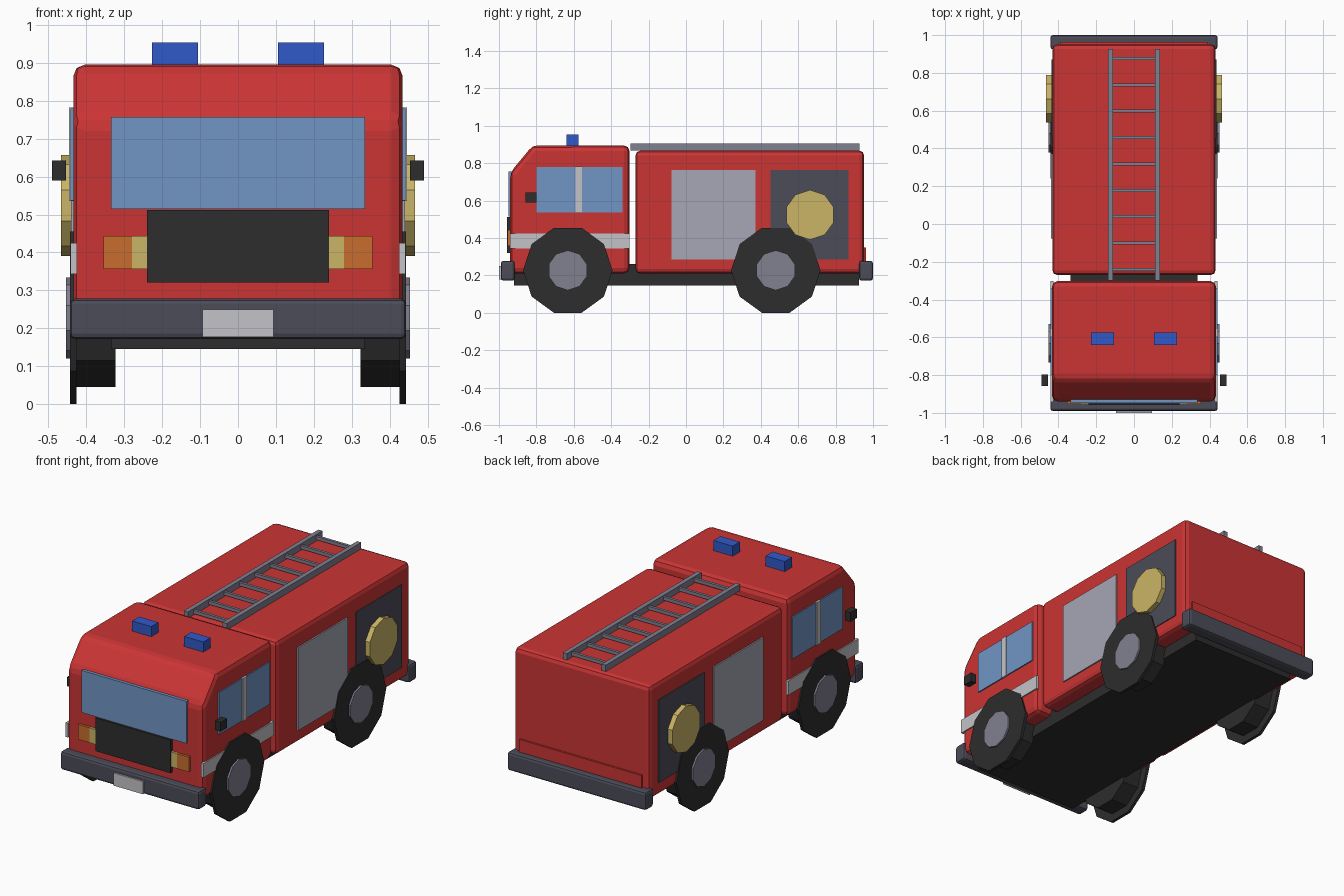
import bpy, bmesh, math
from mathutils import Matrix

if "Cube" in bpy.data.objects:
    bpy.data.objects.remove(bpy.data.objects["Cube"])


def material(name, rgb):
    m = bpy.data.materials.new(name)
    m.diffuse_color = (*rgb, 1)
    m.use_nodes = True
    m.node_tree.nodes["Principled BSDF"].inputs["Base Color"].default_value = m.diffuse_color
    return m


RED = material("red paint", (0.60, 0.035, 0.035))
GLASS = material("window blue", (0.165, 0.30, 0.56))
SILVER = material("silver trim", (0.55, 0.55, 0.58))
SHUTTER = material("shutter grey", (0.38, 0.385, 0.46))
STEEL = material("steel grey", (0.22, 0.215, 0.28))
SLATE = material("slate grey", (0.072, 0.072, 0.10))
BLACK = material("rubber black", (0.026, 0.026, 0.026))
YELLOW = material("pale yellow", (0.59, 0.46, 0.13))
AMBER = material("amber", (0.58, 0.155, 0.026))
BEACON = material("beacon blue", (0.03, 0.10, 0.58))


def finish(name, bm, mat, bevel=0, segments=2):
    bmesh.ops.recalc_face_normals(bm, faces=bm.faces)
    mesh = bpy.data.meshes.new(name)
    bm.to_mesh(mesh)
    bm.free()
    mesh.materials.append(mat)
    ob = bpy.data.objects.new(name, mesh)
    bpy.context.collection.objects.link(ob)
    if bevel:
        mod = ob.modifiers.new("Bevel", "BEVEL")
        mod.width = bevel
        mod.segments = segments
        mod.limit_method = 'ANGLE'
        mod.angle_limit = math.radians(25)
    return ob


def box(name, xs, ys, zs, mat, bevel=0):
    """Box given by its min and max on each axis."""
    bm = bmesh.new()
    bmesh.ops.create_cube(bm, size=1)
    for v in bm.verts:
        for i, (lo, hi) in enumerate((xs, ys, zs)):
            v.co[i] = lo if v.co[i] < 0 else hi
    return finish(name, bm, mat, bevel)


def pair(name, xs, ys, zs, mat, bevel=0):
    """Same box on the right and the left side."""
    box("right_" + name, xs, ys, zs, mat, bevel)
    box("left_" + name, (-xs[1], -xs[0]), ys, zs, mat, bevel)


def extrude_profile(name, points, half_width, mat, bevel=0):
    """Side profile in (y, z) stretched across the width."""
    bm = bmesh.new()
    face = bm.faces.new([bm.verts.new((-half_width, y, z)) for y, z in points])
    new = bmesh.ops.extrude_face_region(bm, geom=[face])["geom"]
    for v in new:
        if isinstance(v, bmesh.types.BMVert):
            v.co.x = half_width
    return finish(name, bm, mat, bevel)


def disc(name, x0, x1, y, z, radius, start, mat):
    """Ten-sided disc lying along x, on both sides."""
    for side, s in (("right_", 1), ("left_", -1)):
        bm = bmesh.new()
        ends = []
        for x in (x0, x1):
            ends.append([bm.verts.new((s * x,
                                       y + radius * math.cos(start + i * math.tau / 10),
                                       z + radius * math.sin(start + i * math.tau / 10)))
                         for i in range(10)])
        a, b = ends
        bm.faces.new(a)
        bm.faces.new(b)
        for i in range(10):
            j = (i + 1) % 10
            bm.faces.new((a[i], a[j], b[j], b[i]))
        finish(side + name, bm, mat)


# Chassis, cab and rear body
box("chassis", (-0.335, 0.335), (-0.92, 0.925), (0.145, 0.26), BLACK)
extrude_profile("cab", [(-0.94, 0.21), (-0.94, 0.75), (-0.82, 0.895),
                        (-0.302, 0.895), (-0.302, 0.21)], 0.434, RED, 0.03)
box("rear_body", (-0.432, 0.432), (-0.27, 0.952), (0.21, 0.867), RED, 0.025)
box("rear_step_panel", (-0.39, 0.39), (0.94, 0.963), (0.22, 0.35), RED)

# Bumpers and plate
box("front_bumper", (-0.443, 0.443), (-0.99, -0.915), (0.172, 0.278), SLATE, 0.014)
box("rear_bumper", (-0.443, 0.443), (0.925, 1.0), (0.172, 0.278), SLATE, 0.014)
box("front_plate", (-0.094, 0.094), (-1.0, -0.985), (0.177, 0.25), SILVER)

# Front face
box("windscreen", (-0.335, 0.335), (-0.948, -0.93), (0.514, 0.757), GLASS)
box("grille", (-0.24, 0.24), (-0.957, -0.93), (0.321, 0.512), BLACK)
pair("headlight", (0.238, 0.28), (-0.954, -0.93), (0.357, 0.443), YELLOW)
pair("indicator", (0.28, 0.354), (-0.954, -0.93), (0.357, 0.443), AMBER)

# Cab sides
pair("side_window", (0.425, 0.441), (-0.80, -0.34), (0.537, 0.78), GLASS)
pair("window_pillar", (0.425, 0.446), (-0.592, -0.555), (0.535, 0.782), SILVER)
pair("side_stripe", (0.425, 0.441), (-0.942, -0.302), (0.343, 0.425), SILVER)
pair("mirror", (0.454, 0.49), (-0.857, -0.798), (0.59, 0.643), BLACK)

# Body sides
pair("shutter", (0.42, 0.440), (-0.078, 0.372), (0.285, 0.763), SHUTTER)
pair("equipment_bay", (0.42, 0.437), (0.452, 0.87), (0.285, 0.763), SLATE)
disc("hose_reel", 0.43, 0.466, 0.663, 0.524, 0.133, math.pi / 2, YELLOW)

# Wheels: inner tyre, wide outer tyre disc and hub
for label, y in (("front", -0.632), ("rear", 0.48)):
    disc(label + "_inner_tyre", 0.323, 0.43, y, 0.2275, 0.192, 0, BLACK)
    disc(label + "_outer_tyre", 0.426, 0.443, y, 0.2275, 0.239, 0, BLACK)
    disc(label + "_hub", 0.43, 0.453, y, 0.2275, 0.107, math.pi / 2, STEEL)

# Roof beacons
pair("beacon", (0.105, 0.227), (-0.64, -0.575), (0.885, 0.953), BEACON)

# Roof ladder
pair("ladder_rail", (0.111, 0.137), (-0.298, 0.927), (0.868, 0.905), STEEL)
for i in range(9):
    y = -0.24 + i * 0.1395
    box(f"ladder_rung_{i + 1}", (-0.115, 0.115), (y - 0.008, y + 0.008),
        (0.877, 0.896), STEEL)
